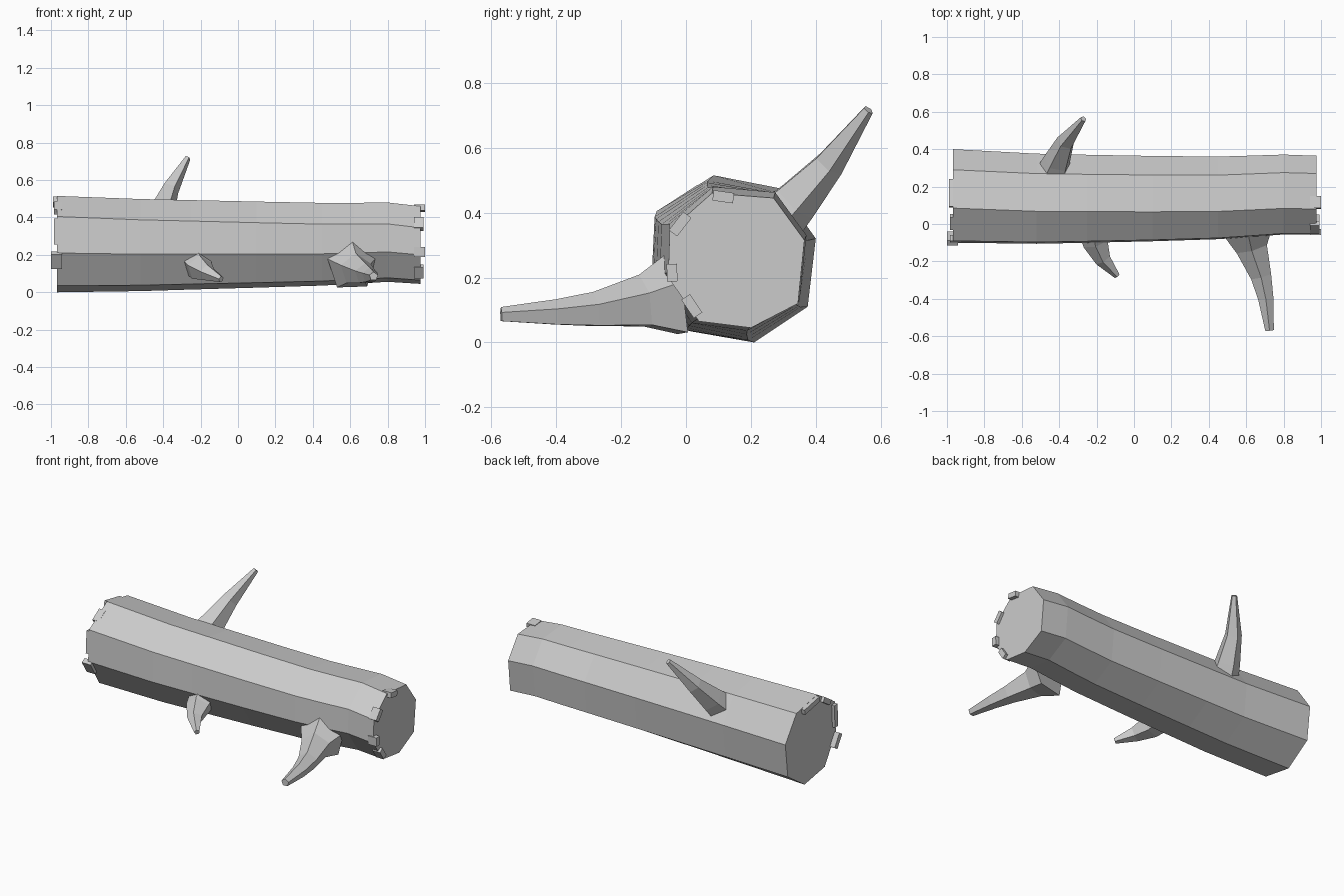
import bpy
from math import cos, sin, pi, radians
from mathutils import Vector

if "Cube" in bpy.data.objects:
    bpy.data.objects.remove(bpy.data.objects["Cube"])


def make(name, rings):
    """Skin a list of equal-length vertex rings and cap both ends."""
    n = len(rings[0])
    verts = [p for r in rings for p in r]
    faces = [list(range(n))[::-1], list(range(len(verts) - n, len(verts)))]
    for k in range(len(rings) - 1):
        for i in range(n):
            j = (i + 1) % n
            faces.append([k * n + i, k * n + j, k * n + n + j, k * n + n + i])
    me = bpy.data.meshes.new(name)
    me.from_pydata(verts, [], faces)
    ob = bpy.data.objects.new(name, me)
    bpy.context.collection.objects.link(ob)
    bpy.ops.object.select_all(action='DESELECT')
    ob.select_set(True)
    bpy.context.view_layer.objects.active = ob
    bpy.ops.object.mode_set(mode='EDIT')
    bpy.ops.mesh.select_all(action='SELECT')
    bpy.ops.mesh.normals_make_consistent(inside=False)
    bpy.ops.object.mode_set(mode='OBJECT')
    return ob


# Trunk: octagon (y, z) blended from left end to right end, slightly wavy
left = [(.085, .515), (.29, .475), (.40, .32), (.375, .11),
        (.21, .0), (.01, .035), (-.10, .21), (-.09, .405)]
right = [(.08, .46), (.27, .445), (.365, .315), (.345, .12),
         (.20, .045), (.04, .065), (-.055, .20), (-.05, .345)]
# x, y shift, z shift
stations = [(-.967, 0, 0), (-.52, -.016, -.004), (-.25, -.017, -.002), (.1, -.017, 0),
            (.45, -.014, .003), (.62, -.006, .008), (.8, .003, .015), (.975, 0, 0)]
rings = []
for x, dy, dz in stations:
    t = (x + .967) / 1.942
    rings.append([(x, a[0] + (b[0] - a[0]) * t + dy,
                   max(0, a[1] + (b[1] - a[1]) * t + dz)) for a, b in zip(left, right)])
make("trunk", rings)


# Branches: tapered, bent tubes; each path point is (x, y, z, radius)
def branch(name, path, sides=5, turn=0.0):
    pts = [Vector(p[:3]) for p in path]
    out = []
    for i, p in enumerate(pts):
        d = (pts[min(i + 1, len(pts) - 1)] - pts[max(i - 1, 0)]).normalized()
        u = d.cross(Vector((1, 0, 0))).normalized()
        v = d.cross(u)
        out.append([p + path[i][3] * (u * cos(a) + v * sin(a))
                    for a in (2 * pi * k / sides + turn for k in range(sides))])
    make(name, out)


branch("back_branch", [(-.44, .25, .35, .095), (-.41, .335, .435, .075),
                       (-.365, .44, .55, .05), (-.27, .562, .717, .017)])
branch("small_front_branch", [(-.22, -.02, .16, .085), (-.205, -.10, .13, .07),
                              (-.165, -.19, .105, .045), (-.09, -.277, .07, .017)])
branch("large_front_branch", [(.61, -.03, .14, .14), (.63, -.13, .122, .088),
                              (.68, -.28, .098, .058), (.705, -.40, .09, .043),
                              (.725, -.57, .085, .024)])


# Bark chips on the rims: y, z, half length, edge angle, outer x, inner x
def chip(name, y, z, half, angle, x_out, x_in):
    c, s, h = cos(radians(angle)), sin(radians(angle)), .016
    make(name, [[(x, y + a * c - b * s, z + a * s + b * c)
                 for a, b in ((-half, -h), (half, -h), (half, h), (-half, h))]
                for x in (x_in, x_out)])


chips = [(.115, .449, .032, -8, 1.0, .94), (-.018, .365, .036, 52, .992, .94),
         (-.043, .215, .027, 92, 1.0, .94), (.018, .112, .034, 124, .992, .94),
         (.165, .482, .075, -11, -.99, -.94), (-.078, .325, .07, 87, -.985, -.94),
         (-.078, .172, .045, 122, -1.0, -.94), (.01, .45, .04, 33, -.985, -.94)]
for i, c in enumerate(chips):
    chip(f"bark_chip_{i + 1}", *c)
